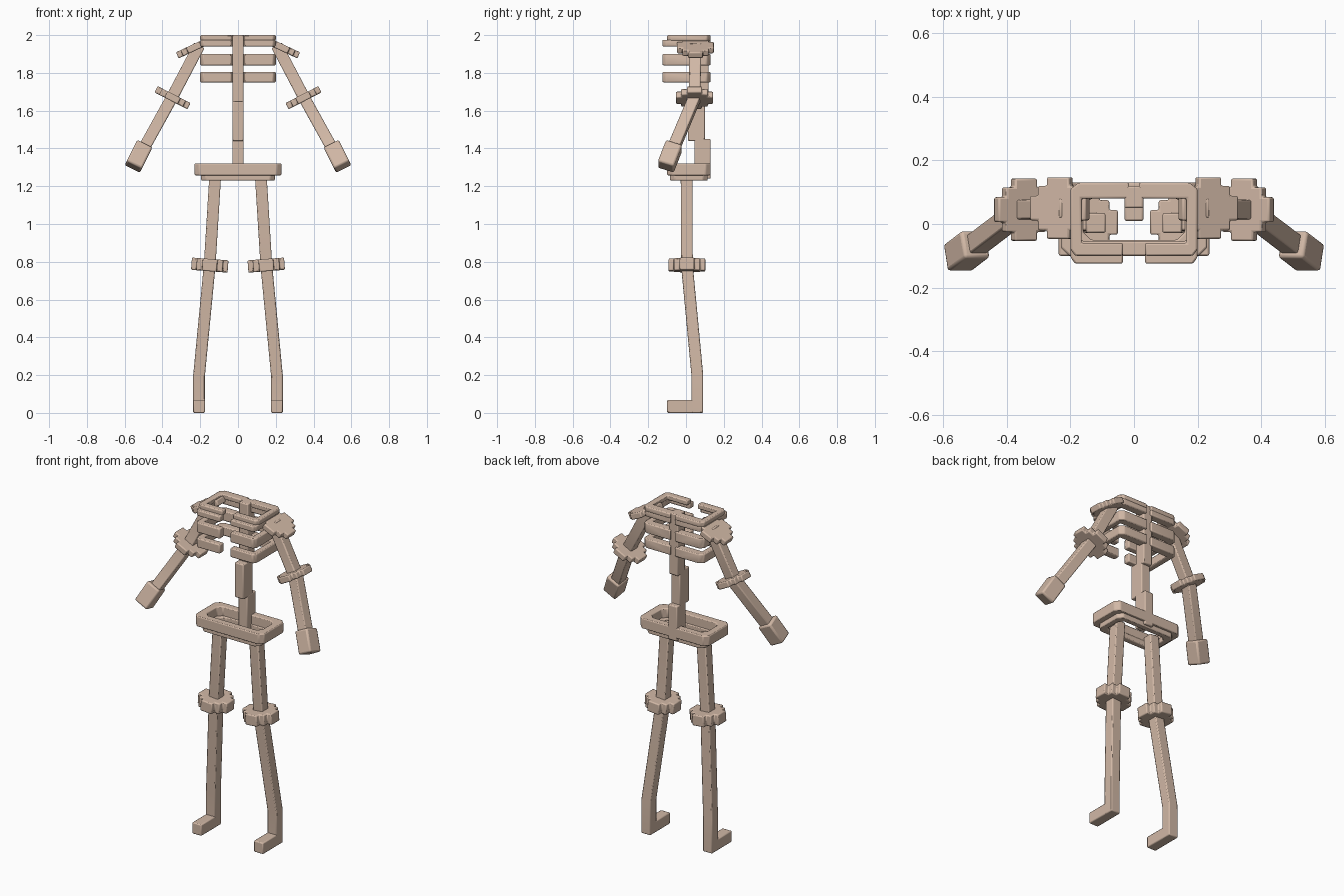
import bpy, bmesh
from mathutils import Vector

old = bpy.data.objects.get("Cube")
if old:
    bpy.data.objects.remove(old, do_unlink=True)

bone = bpy.data.materials.new("bone_tan")
bone.use_nodes = True
tan = (0.64, 0.48, 0.38, 1)
bone.diffuse_color = tan
bsdf = next(n for n in bone.node_tree.nodes if n.type == 'BSDF_PRINCIPLED')
bsdf.inputs["Base Color"].default_value = tan
bsdf.inputs["Roughness"].default_value = 0.8


def skin(name, rings, closed=False, bevel=0.006):
    """Join matching rings of points into a solid, capped or closed on itself."""
    bm = bmesh.new()
    loops = [[bm.verts.new(p) for p in ring] for ring in rings]
    n = len(loops[0])
    pairs = list(zip(loops, loops[1:]))
    if closed:
        pairs.append((loops[-1], loops[0]))
    else:
        bm.faces.new(loops[0])
        bm.faces.new(loops[-1])
    for a, b in pairs:
        for i in range(n):
            j = (i + 1) % n
            bm.faces.new((a[i], a[j], b[j], b[i]))
    bmesh.ops.recalc_face_normals(bm, faces=bm.faces)
    mesh = bpy.data.meshes.new(name)
    bm.to_mesh(mesh)
    bm.free()
    mesh.materials.append(bone)
    ob = bpy.data.objects.new(name, mesh)
    bpy.context.collection.objects.link(ob)
    mod = ob.modifiers.new("soft_edges", 'BEVEL')
    mod.width, mod.segments = bevel, 2
    mod.limit_method, mod.angle_limit = 'ANGLE', 0.6
    bpy.ops.object.select_all(action='DESELECT')
    ob.select_set(True)
    bpy.context.view_layer.objects.active = ob
    bpy.ops.object.shade_smooth_by_angle(angle=0.7)
    return ob


def extrude(name, plan, z0, z1):
    return skin(name, [[(x, y, z) for x, y in plan] for z in (z0, z1)])


def box(name, x0, x1, y0, y1, z0, z1):
    return extrude(name, [(x0, y0), (x1, y0), (x1, y1), (x0, y1)], z0, z1)


def sweep(name, path, profile, bevel=0.006):
    """Carry a cross-section along a path of points."""
    path = [Vector(p) for p in path]
    rings = []
    for i, p in enumerate(path):
        d = Vector()
        if i > 0:
            d += (p - path[i - 1]).normalized()
        if i < len(path) - 1:
            d += (path[i + 1] - p).normalized()
        d.normalize()
        v = Vector((0, 1, 0))
        v = (v - d * v.dot(d)).normalized()
        u = d.cross(v)
        rings.append([p + u * a + v * b for a, b in profile])
    return skin(name, rings, bevel=bevel)


def square(h):
    return [(-h, -h), (h, -h), (h, h), (-h, h)]


def stepped_disc(r):
    """Notched round outline used for every joint collar."""
    q = [(r, .4 * r), (.72 * r, .4 * r), (.72 * r, .72 * r),
         (.4 * r, .72 * r), (.4 * r, r)]
    out = []
    for _ in range(4):
        out += q
        q = [(-b, a) for a, b in q]
    return out


def frame(name, hx, y0, y1, wall, z0, z1, cut=0.025):
    """Rectangular ring with chamfered corners."""
    def loop(inset, z):
        x, a, b = hx - inset, y0 + inset, y1 - inset
        return [(x - cut, a, z), (x, a + cut, z), (x, b - cut, z), (x - cut, b, z),
                (cut - x, b, z), (-x, b - cut, z), (-x, a + cut, z), (cut - x, a, z)]
    return skin(name, [loop(0, z0), loop(0, z1), loop(wall, z1), loop(wall, z0)],
                closed=True)


# Pelvis tray
frame("pelvis_rim", 0.23, -0.10, 0.13, 0.045, 1.258, 1.32)
frame("pelvis_base", 0.195, -0.085, 0.115, 0.035, 1.23, 1.265)

# Spine
box("lower_spine", -0.03, 0.03, 0.045, 0.13, 1.24, 1.45)
box("middle_spine", -0.03, 0.03, 0.01, 0.10, 1.44, 1.65)
box("upper_spine", -0.03, 0.03, 0.05, 0.12, 1.63, 2.0)

for side, s in (("left", 1), ("right", -1)):
    def at(*pts):
        return [(s * x, y, z) for x, y, z in pts]

    # Rib cage, open at the front
    for level, z0, z1, front in (("lower", 1.75, 1.805, -0.125),
                                 ("middle", 1.84, 1.90, -0.125),
                                 ("upper", 1.94, 1.975, -0.125),
                                 ("top", 1.97, 2.0, -0.10)):
        plan = [(0.015, 0.13), (0.175, 0.13), (0.2, 0.11), (0.2, front + 0.02),
                (0.185, front), (0.035, front), (0.035, front + 0.04),
                (0.165, front + 0.04), (0.165, 0.08), (0.015, 0.08)]
        extrude(f"{side}_{level}_rib", [(s * x, y) for x, y in plan], z0, z1)

    # Arm, joint collars and hand
    sweep(f"{side}_arm", at((0.205, 0.05, 1.945), (0.352, 0.045, 1.665),
                            (0.51, -0.075, 1.38)), square(0.031))
    sweep(f"{side}_shoulder_collar", at((0.226, 0.05, 1.918), (0.241, 0.05, 1.95)),
          stepped_disc(0.097))
    sweep(f"{side}_elbow_collar", at((0.338, 0.045, 1.685), (0.355, 0.045, 1.652)),
          stepped_disc(0.098))
    sweep(f"{side}_hand", at((0.498, -0.063, 1.415), (0.555, -0.107, 1.302)),
          square(0.045), bevel=0.01)

    # Leg, knee collar and foot
    box(f"{side}_hip_strap", *sorted((s * 0.13, s * 0.18)), -0.02, 0.02, 1.235, 1.26)
    sweep(f"{side}_leg", at((0.12, 0.003, 1.265), (0.15, 0.005, 0.78),
                            (0.206, 0.06, 0.2), (0.206, 0.06, 0)), square(0.031))
    sweep(f"{side}_knee_collar", at((0.152, 0.005, 0.75), (0.147, 0.005, 0.815)),
          stepped_disc(0.097))
    box(f"{side}_foot", *sorted((s * 0.175, s * 0.237)), -0.10, 0.09, 0, 0.068)
